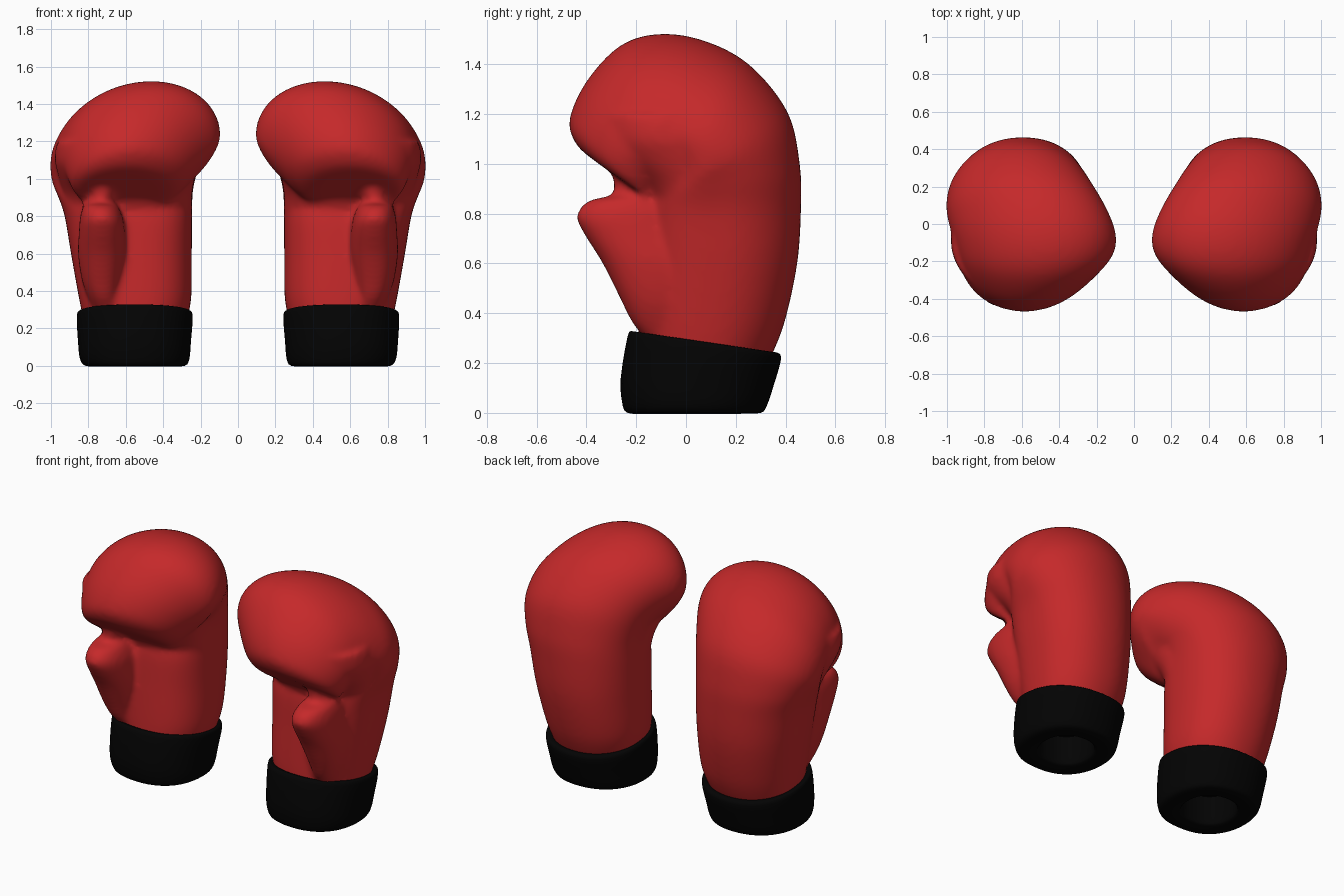
import bpy, bmesh, math

def material(name, rgb):
    m = bpy.data.materials.new(name)
    m.diffuse_color = (*rgb, 1)
    return m

RED = material("red leather", (0.56, 0.022, 0.023))
BLACK = material("black cuff", (0.001, 0.001, 0.001))

def catmull(rows, steps):
    """Smoothly interpolate a list of section rows."""
    out = []
    for i in range(len(rows) - 1):
        p0, p1 = rows[max(i - 1, 0)], rows[i]
        p2, p3 = rows[i + 1], rows[min(i + 2, len(rows) - 1)]
        for k in range(steps):
            t = k / steps
            out.append([0.5 * (2 * b + (c - a) * t + (2 * a - 5 * b + 4 * c - d) * t * t
                               + (3 * b - a - 3 * c + d) * t ** 3)
                        for a, b, c, d in zip(p0, p1, p2, p3)])
    return out + [rows[-1]]

def loft(bm, rows, steps, sides=56):
    """Rows: back y, back z, front y, front z, x min, x max,
    back squareness, front squareness, sideways tilt."""
    rings = []
    for by, bz, fy, fz, x0, x1, nb, nf, tilt in catmull(rows, steps):
        ring = []
        for i in range(sides):
            a = 2 * math.pi * i / sides
            c, s = math.cos(a), math.sin(a)
            e = 2 / (nb if s > 0 else nf)
            u = math.copysign(abs(c) ** e, c) * (x1 - x0) / 2
            v = math.copysign(abs(s) ** e, s)
            ring.append(bm.verts.new(((x0 + x1) / 2 + u,
                                      (by + fy) / 2 + (by - fy) / 2 * v,
                                      (bz + fz) / 2 + (bz - fz) / 2 * v - tilt * u)))
        rings.append(ring)
    for r, q in zip(rings, rings[1:]):
        for i in range(sides):
            j = (i + 1) % sides
            bm.faces.new((r[i], r[j], q[j], q[i]))
    bm.faces.new(rings[0][::-1])
    bm.faces.new(rings[-1])

def finish(bm, name, mat):
    bmesh.ops.recalc_face_normals(bm, faces=bm.faces)
    me = bpy.data.meshes.new(name)
    bm.to_mesh(me)
    bm.free()
    me.materials.append(mat)
    ob = bpy.data.objects.new(name, me)
    bpy.context.collection.objects.link(ob)
    return ob

# Padded glove: forearm, then sections fanned around the palm crease to curl the fist
body = [
    (0.335, 0.21, -0.19, 0.23, 0.28, 0.82, 2.1, 2.2, 0),
    (0.395, 0.36, -0.19, 0.36, 0.25, 0.85, 2.15, 2.4, 0),
    (0.447, 0.60, -0.18, 0.60, 0.247, 0.893, 2.15, 2.6, 0),
    (0.462, 0.82, -0.17, 0.79, 0.245, 0.928, 2.15, 2.8, 0),
    (0.457, 1.00, -0.15, 0.87, 0.24, 0.967, 2.1, 2.6, 0.03),
    (0.407, 1.21, -0.13, 0.87, 0.21, 0.998, 2.0, 2.1, 0.07),
    (0.25, 1.40, -0.11, 0.86, 0.15, 1.003, 2.0, 1.8, 0.10),
    (0.06, 1.495, -0.10, 0.845, 0.105, 0.985, 2.0, 1.6, 0.12),
    (-0.12, 1.517, -0.095, 0.835, 0.095, 0.96, 2.0, 1.6, 0.12),
    (-0.27, 1.468, -0.09, 0.83, 0.125, 0.94, 2.0, 1.6, 0.11),
    (-0.40, 1.33, -0.085, 0.825, 0.20, 0.92, 1.95, 1.8, 0.09),
    (-0.468, 1.18, -0.08, 0.82, 0.275, 0.89, 1.9, 2.0, 0.06),
    (-0.445, 1.085, -0.08, 0.815, 0.34, 0.865, 1.95, 2.0, 0.03),
    (-0.39, 1.03, -0.09, 0.82, 0.42, 0.82, 2.0, 2.0, 0.02),
]
# Filling that rounds the fold between palm, fist and the glove's sides
fold = [
    (0.30, 0.66, -0.12, 0.66, 0.28, 0.88, 2.2, 2.2, 0),
    (0.32, 0.80, -0.15, 0.80, 0.25, 0.917, 2.2, 2.3, 0),
    (0.30, 0.92, -0.215, 0.92, 0.245, 0.937, 2.2, 2.3, 0),
    (0.28, 1.02, -0.35, 1.02, 0.225, 0.962, 2.1, 2.1, 0),
    (0.24, 1.10, -0.41, 1.10, 0.175, 0.98, 2.0, 2.0, 0),
    (0.20, 1.20, -0.42, 1.20, 0.15, 0.97, 2.0, 2.0, 0),
]
# Thumb, ending in the web that ties it to the fist
thumb = [
    (0.0, 0.27, -0.14, 0.27, 0.62, 0.76, 2.2, 2.2, 0),
    (0.05, 0.36, -0.215, 0.36, 0.635, 0.80, 2.2, 2.2, 0),
    (0.05, 0.46, -0.265, 0.46, 0.62, 0.835, 2.2, 2.2, 0),
    (0.05, 0.60, -0.335, 0.60, 0.60, 0.855, 2.2, 2.2, 0),
    (0.0, 0.72, -0.41, 0.72, 0.605, 0.85, 2.2, 2.2, 0),
    (0.0, 0.79, -0.44, 0.79, 0.615, 0.845, 2.2, 2.2, 0),
    (0.0, 0.85, -0.395, 0.85, 0.64, 0.83, 2.2, 2.2, 0),
    (0.0, 0.875, -0.30, 0.875, 0.66, 0.81, 2.2, 2.2, 0),
    (0.0, 0.92, -0.29, 0.92, 0.65, 0.80, 2.2, 2.2, 0),
    (0.0, 1.01, -0.31, 1.01, 0.65, 0.80, 2.2, 2.2, 0),
]
bm = bmesh.new()
loft(bm, body, 5)
loft(bm, fold, 4)
loft(bm, thumb, 4)
gloves = finish(bm, "padded_gloves", RED)
rm = gloves.modifiers.new("fuse", 'REMESH')
rm.mode = 'VOXEL'
rm.voxel_size = 0.015
rm.use_smooth_shade = True
sm = gloves.modifiers.new("soften", 'SMOOTH')
sm.factor = 0.5
sm.iterations = 12
gloves.modifiers.new("pair", 'MIRROR').use_mirror_merge = False

# Wrist cuff: slanted top rim, outer wall, rounded foot and hollow opening
cuff = [
    (0.33, 0.235, -0.18, 0.315, 0.30, 0.80),
    (0.362, 0.243, -0.215, 0.328, 0.258, 0.846),
    (0.382, 0.218, -0.235, 0.305, 0.242, 0.862),
    (0.352, 0.11, -0.262, 0.14, 0.252, 0.855),
    (0.325, 0.03, -0.257, 0.045, 0.26, 0.845),
    (0.30, 0.0, -0.235, 0.0, 0.285, 0.815),
    (0.22, 0.0, -0.15, 0.0, 0.37, 0.735),
    (0.195, 0.03, -0.125, 0.03, 0.395, 0.71),
    (0.195, 0.19, -0.125, 0.19, 0.395, 0.71),
]
bm = bmesh.new()
loft(bm, [row + (2.2, 2.3, 0) for row in cuff], 3)
cuffs = finish(bm, "wrist_cuffs", BLACK)
cuffs.modifiers.new("pair", 'MIRROR').use_mirror_merge = False
bpy.ops.object.select_all(action='DESELECT')
cuffs.select_set(True)
bpy.context.view_layer.objects.active = cuffs
bpy.ops.object.shade_smooth_by_angle(angle=math.radians(50))
